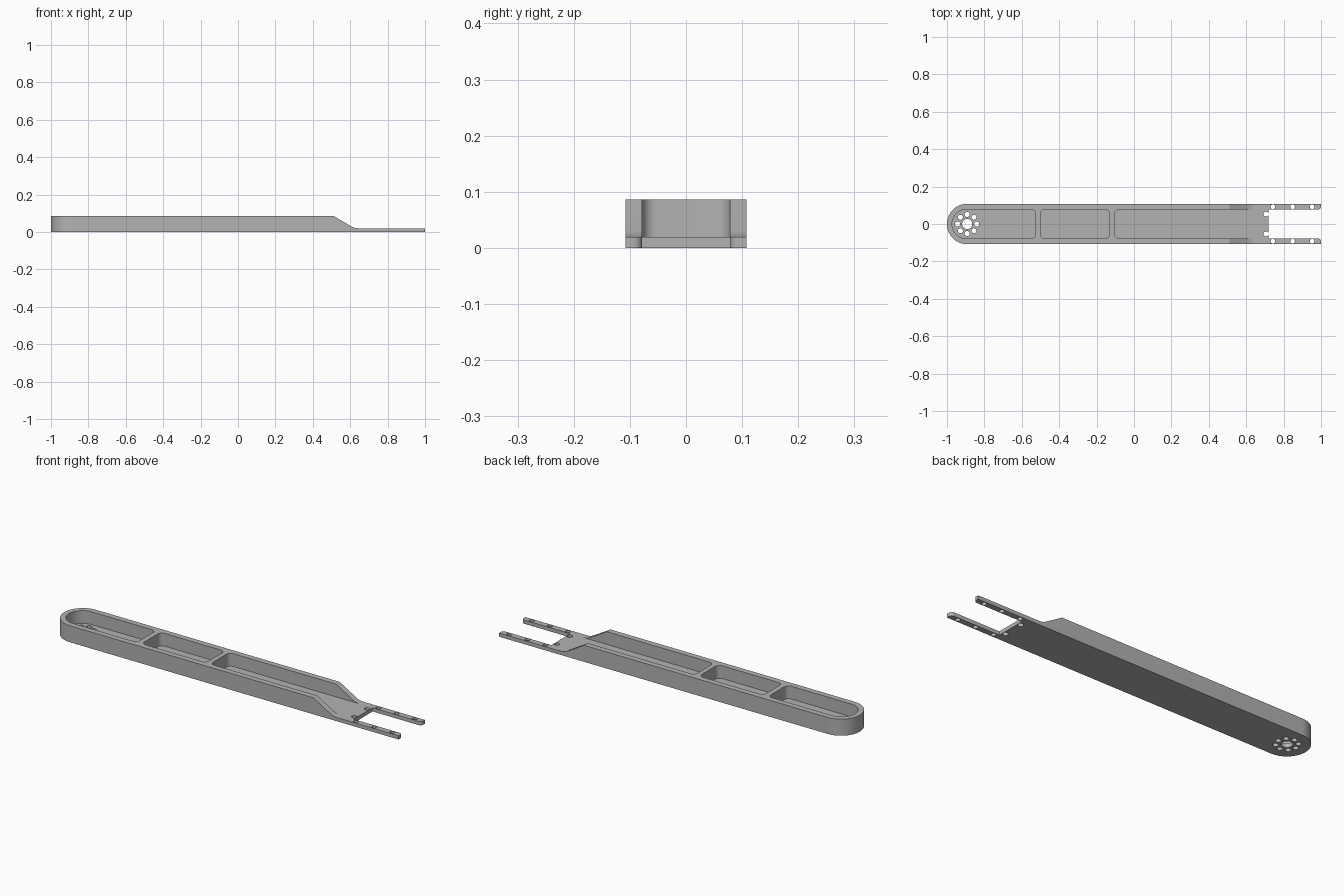
import bpy, bmesh
from math import sin, cos, pi, radians

if "Cube" in bpy.data.objects:
    bpy.data.objects.remove(bpy.data.objects["Cube"], do_unlink=True)

HALF_W, HEIGHT, PLATE = 0.108, 0.086, 0.0195
POCKET_W, HUB_X = 0.078, -0.892

grey = bpy.data.materials.new("plain grey")
grey.use_nodes = True
grey.diffuse_color = (0.45, 0.45, 0.45, 1)
grey.node_tree.nodes["Principled BSDF"].inputs["Base Color"].default_value = grey.diffuse_color


def arc(cx, cy, r, start, end, n):
    """Points on an arc, angles in degrees."""
    steps = [radians(start + (end - start) * i / n) for i in range(n + 1)]
    return [(cx + r * cos(a), cy + r * sin(a)) for a in steps]


def prism(name, points, low, high, axis="z"):
    """Closed prism from a 2D outline, extruded along z or y."""
    bm = bmesh.new()
    place = (lambda u, v, w: (u, v, w)) if axis == "z" else (lambda u, v, w: (u, w, v))
    bottom = [bm.verts.new(place(u, v, low)) for u, v in points]
    face = bm.faces.new(bottom)
    top = bmesh.ops.extrude_face_region(bm, geom=[face])["geom"]
    shift = place(0, 0, high - low)
    bmesh.ops.translate(bm, vec=shift, verts=[g for g in top if isinstance(g, bmesh.types.BMVert)])
    bmesh.ops.recalc_face_normals(bm, faces=bm.faces)
    mesh = bpy.data.meshes.new(name)
    bm.to_mesh(mesh)
    bm.free()
    mesh.materials.append(grey)
    obj = bpy.data.objects.new(name, mesh)
    bpy.context.collection.objects.link(obj)
    return obj


def combine(target, cutter, operation="DIFFERENCE"):
    """Apply a boolean and discard the cutter."""
    cutter.hide_render = True
    bpy.context.view_layer.objects.active = target
    mod = target.modifiers.new("cut", "BOOLEAN")
    mod.operation, mod.object, mod.solver = operation, cutter, "EXACT"
    bpy.ops.object.modifier_apply(modifier=mod.name)
    bpy.data.objects.remove(cutter, do_unlink=True)


def pocket_outline(x0, x1, left_r, right_r):
    """Rounded rectangle with its own radius at each end."""
    w, pts = POCKET_W, []
    for x, r, sx, sy, start in ((x1, right_r, -1, 1, 0), (x0, left_r, 1, 1, 90),
                                (x0, left_r, 1, -1, 180), (x1, right_r, -1, -1, 270)):
        for p in arc(x + sx * r, sy * (w - r), r, start, start + 90, 10):
            pts.append(p)
    return pts


# Arm outline: round hub end, fork slot at the other end
TIP_R = 0.016
inner = [(0.72, POCKET_W)] + list(reversed(arc(1 - TIP_R, POCKET_W + TIP_R, TIP_R, 0, -90, 6)))[0:]
upper = inner + [(1, HALF_W)]
outline = upper + arc(HUB_X, 0, HALF_W, 90, 270, 40) + [(x, -y) for x, y in reversed(upper)]
arm = prism("arm_body", outline, 0, HEIGHT)

# Side profile: tall walls ramping down into the thin plate
fillet = arc(0.645, PLATE + 0.08, 0.08, 239, 270, 8)
profile = [(-1.2, -0.1), (1.2, -0.1), (1.2, PLATE)] + list(reversed(fillet))
profile += [(0.51, HEIGHT), (0.46, HEIGHT + 0.03), (-1.2, HEIGHT + 0.03)]
combine(arm, prism("side_profile", profile, -0.3, 0.3, "y"), "INTERSECT")

# Pockets between the ribs, the last one running out onto the plate
for x0, x1, left_r, right_r in ((-0.973, -0.527, 0.0775, 0.025),
                                (-0.5, -0.13, 0.025, 0.025),
                                (-0.105, 0.68, 0.025, 0.01)):
    combine(arm, prism("pocket", pocket_outline(x0, x1, left_r, right_r), PLATE, 0.2))

# Hub bore with its bolt circle, plate holes and fork holes
holes = [(HUB_X, 0, 0.027)]
holes += [(HUB_X + 0.051 * cos(i * pi / 4), 0.051 * sin(i * pi / 4), 0.0135) for i in range(8)]
for side in (-1, 1):
    holes.append((0.706, side * 0.053, 0.0135))
    holes += [(x, side * 0.092, 0.0125) for x in (0.743, 0.848, 0.952)]
for x, y, r in holes:
    combine(arm, prism("hole", arc(x, y, r, 0, 345, 23), -0.1, 0.2))

# Smooth curved walls with crisp edges
bpy.ops.object.select_all(action="DESELECT")
arm.select_set(True)
bpy.context.view_layer.objects.active = arm
bpy.ops.object.shade_smooth_by_angle(angle=radians(30))
